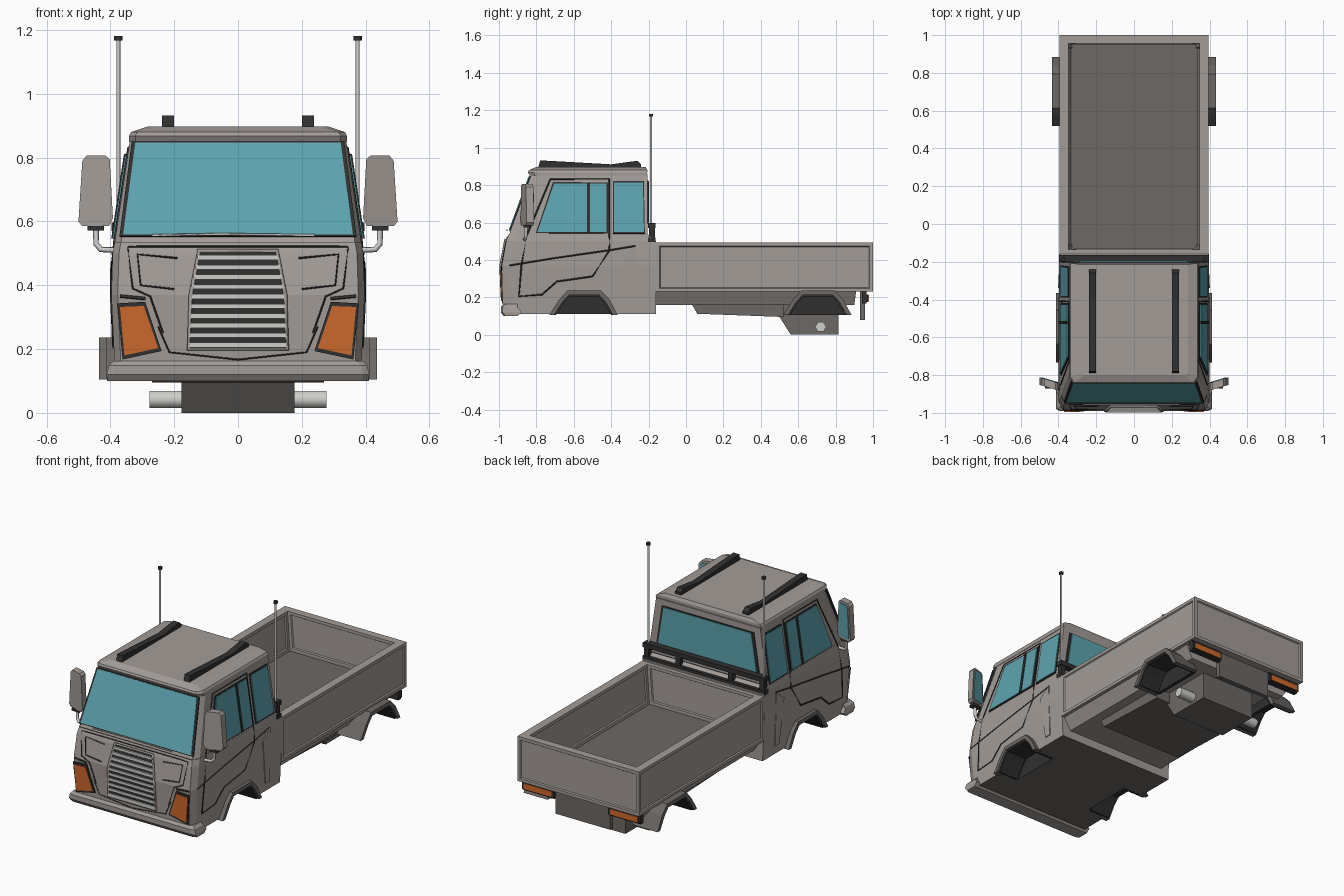
import bpy, bmesh, math
from mathutils import Vector as V

if "Cube" in bpy.data.objects:
    bpy.data.objects.remove(bpy.data.objects["Cube"])

def material(name, rgb):
    m = bpy.data.materials.new(name)
    m.diffuse_color = (*rgb, 1)
    m.use_nodes = True
    m.node_tree.nodes["Principled BSDF"].inputs["Base Color"].default_value = m.diffuse_color
    return m

BODY = material("body grey", (.37, .335, .315))
MID = material("underbody grey", (.15, .14, .13))
BLACK = material("black trim", (.03, .03, .03))
GLASS = material("teal glass", (.11, .37, .43))
ORANGE = material("orange lamp", (.62, .14, .025))
STEEL = material("light steel", (.62, .62, .6))

def finish(name, bm, *mats):
    bmesh.ops.recalc_face_normals(bm, faces=bm.faces[:])
    me = bpy.data.meshes.new(name)
    bm.to_mesh(me)
    bm.free()
    ob = bpy.data.objects.new(name, me)
    bpy.context.collection.objects.link(ob)
    for m in mats:
        me.materials.append(m)
    return ob

def loft_bm(sections):
    bm = bmesh.new()
    rings = [[bm.verts.new(p) for p in s] for s in sections]
    n = len(rings[0])
    walls = [[bm.faces.new((a[i], a[(i + 1) % n], b[(i + 1) % n], b[i])) for i in range(n)]
             for a, b in zip(rings, rings[1:])]
    caps = [bm.faces.new(rings[0][::-1]), bm.faces.new(rings[-1])]
    return bm, walls, caps

def loft(name, sections, *mats):
    return finish(name, loft_bm(sections)[0], *mats)

def prism(name, pts, x0, x1, mat):
    return loft(name, [[(x, y, z) for y, z in pts] for x in (x0, x1)], mat)

def box(name, a, b, mat):
    return prism(name, [(a[1], a[2]), (b[1], a[2]), (b[1], b[2]), (a[1], b[2])], a[0], b[0], mat)

def plate(name, pts, out, lift, mat, t=.008):
    o = V(out).normalized()
    return loft(name, [[V(p) + o * (lift - t) for p in pts], [V(p) + o * lift for p in pts]], mat)

def window(name, pts, out, m=.011, mat=GLASS, lift=.004):
    """Pane with a slightly larger black frame behind it."""
    c = sum((V(p) for p in pts), V()) / len(pts)
    big = [V(p) + (V(p) - c).normalized() * m * 1.4 for p in pts]
    plate(name + "_frame", big, out, lift, BLACK)
    plate(name, pts, out, lift + .004, mat)

def rod(name, pts, r, mat, closed=False, res=0):
    cu = bpy.data.curves.new(name, 'CURVE')
    cu.dimensions = '3D'
    cu.bevel_depth, cu.bevel_resolution, cu.use_fill_caps = r, res, True
    sp = cu.splines.new('POLY')
    sp.points.add(len(pts) - 1)
    for q, p in zip(sp.points, pts):
        q.co = (*p, 1)
    sp.use_cyclic_u = closed
    cu.materials.append(mat)
    ob = bpy.data.objects.new(name, cu)
    bpy.context.collection.objects.link(ob)
    bpy.ops.object.select_all(action='DESELECT')
    ob.select_set(True)
    bpy.context.view_layer.objects.active = ob
    bpy.ops.object.convert(target='MESH')

def interp(tab, z):
    for (a, p), (b, q) in zip(tab, tab[1:]):
        if z <= b:
            return p + (q - p) * (z - a) / (b - a)
    return tab[-1][1]

FRONT = [(.11, -.975), (.37, -.985), (.5, -.962), (.535, -.95)]
SIDE = [(.11, .385), (.37, .397), (.5, .393), (.535, .387), (.86, .338)]
def fpt(x, z, off=.001): return (x, interp(FRONT, z) - off, z)
def spt(s, y, z): return (s * interp(SIDE, z), y, z)

def section(z, x, f, b, c=.04):
    return [(-x, b, z), (x, b, z), (x, f + c, z), (x - .02, f, z), (.02 - x, f, z), (-x, f + c, z)]

# wheel arch profiles, relative to the wheel centre
OUTER = [(-.187, .105), (-.135, .185), (-.09, .236), (.09, .236), (.135, .19), (.18, .105)]
INNER = [(-.16, .105), (-.115, .175), (-.08, .213), (.08, .213), (.115, .175), (.155, .105)]
LINER = [(-.15, .105), (-.108, .17), (-.076, .205), (.076, .205), (.108, .17), (.145, .105)]
def at(prof, cy): return [(y + cy, z) for y, z in prof]

def cut_arches(ob, prof, cy, depth):
    for s in (1, -1):
        p = at(prof, cy)
        cutter = prism("arch_cutter", [(p[0][0], .05)] + p + [(p[-1][0], .05)], s * depth, s * .6, BLACK)
        cutter.hide_render = True
        mod = ob.modifiers.new("cut", 'BOOLEAN')
        mod.operation, mod.object, mod.solver = 'DIFFERENCE', cutter, 'EXACT'
        bpy.context.view_layer.objects.active = ob
        bpy.ops.object.modifier_apply(modifier=mod.name)
        bpy.data.objects.remove(cutter)

# cab: lower body with wheel wells, upper body, roof
lower = loft("cab_lower", [section(z, interp(SIDE, z), f, -.16 if z < .52 else -.2) for z, f in FRONT], BODY)
cut_arches(lower, INNER, -.545, .26)
lower.data.materials.clear()
for m in (BODY, MID, BLACK):
    lower.data.materials.append(m)
for p in lower.data.polygons:
    c = p.center
    well = abs(c.x) < .38 and c.z > .125 and -.74 < c.y < -.35
    p.material_index = 2 if well else 1 if p.normal.z < -.9 else 0
loft("cab_upper", [section(.53, .387, -.947, -.205), section(.86, .338, -.825, -.205)], BODY)
loft("cab_roof", [section(.85, .342, -.835, -.21, .03), section(.868, .342, -.845, -.207, .03),
                  section(.88, .335, -.84, -.207, .03), section(.897, .285, -.80, -.215, .01)], BODY)
loft("front_bumper", [section(.1, .41, -.975, -.9, .01), section(.12, .412, -.99, -.88, .01),
                      section(.148, .405, -.99, -.9, .01), section(.163, .39, -.978, -.9, .01)], BODY)

# windscreen and rear window
slope = (0, -.325, .122)
def wpt(x, z): return (x, -.947 + (z - .53) * .122 / .33, z)
window("windscreen", [wpt(-.36, .556), wpt(.36, .556), wpt(.322, .843), wpt(-.322, .843)], slope, .009, lift=.007)
rod("wiper", [(-.27, -.957, .556), (-.05, -.957, .56), (.24, -.957, .556)], .004, STEEL)
window("rear_window", [(-.32, -.205, .6), (.32, -.205, .6), (.285, -.205, .82), (-.285, -.205, .82)], (0, 1, 0))

# grille: backing, slats, rim
WID = [(.2, .155), (.385, .147), (.508, .122)]
for a, b in ((.2, .37), (.37, .508)):
    wa, wb = interp(WID, a), interp(WID, b)
    plate("grille_back", [fpt(-wa, a), fpt(wa, a), fpt(wb, b), fpt(-wb, b)], (0, -1, 0), .004, BLACK)
for i in range(10):
    z = .212 + i * .0305
    w, y = interp(WID, z), interp(FRONT, z)
    box("grille_slat", (-w, y - .012, z - .007), (w, y, z + .008), STEEL)
rod("grille_rim", [fpt(s * interp(WID, z), z, .006) for s, z in
                   [(-1, .2), (1, .2), (1, .37), (1, .508), (-1, .508), (-1, .37)]], .008, BODY, True)
rod("hood_top_seam", [fpt(-.3, .522), fpt(.3, .522)], .003, BLACK)
rod("hood_low_seam", [fpt(x, z) for x, z in
                      [(-.25, .27), (-.215, .19), (0, .167), (.215, .19), (.25, .27)]], .0025, BLACK)

for s in (1, -1):
    # headlamps and front creases
    window("headlamp", [fpt(s * x, z) for x, z in
                        [(.37, .332), (.295, .335), (.25, .203), (.356, .18)]], (0, -1, 0), .01, ORANGE, .006)
    rod("front_crease", [fpt(s * x, z) for x, z in [(.19, .485), (.315, .497), (.305, .4), (.2, .388)]], .003, BLACK)
    rod("panel_seam", [fpt(s * x, z) for x, z in
                       [(.3, .522), (.345, .52), (.33, .39), (.275, .365), (.235, .25)]], .003, BLACK)
    rod("lamp_brow", [fpt(s * .37, .366), fpt(s * .29, .358)], .005, BLACK)
    # side windows, door seam and belt line
    out = (s, 0, .147)
    window("door_window", [spt(s, y, z) for y, z in
                           [(-.795, .548), (-.425, .548), (-.425, .808), (-.705, .808)]], out, .007)
    window("quarter_window", [spt(s, y, z) for y, z in
                              [(-.385, .548), (-.225, .548), (-.23, .812), (-.385, .812)]], out, .007)
    plate("window_bar", [spt(s, y, z) for y, z in
                         [(-.53, .545), (-.513, .545), (-.513, .81), (-.53, .81)]], out, .012, BLACK)
    rod("door_seam", [spt(s, y, z) for y, z in
                      [(-.41, .832), (-.725, .832), (-.85, .535), (-.88, .37), (-.893, .205), (-.77, .215), (-.69, .285),
                       (-.5, .312), (-.41, .45), (-.41, .535)]], .0045, BLACK, True)
    rod("belt_line", [spt(s, y, z) for y, z in [(-.945, .37), (-.7, .41), (-.4, .453), (-.27, .475)]], .004, BLACK)
    plate("side_vent", [spt(s, y, z) for y, z in
                        [(-.34, .42), (-.268, .472), (-.265, .16), (-.305, .16)]], (s, 0, 0), .006, BODY)
    # roof rail
    prism("roof_rail", [(-.79, .893), (-.78, .932), (-.7, .928), (-.4, .911), (-.26, .93), (-.24, .912), (-.24, .893)],
          s * .2, s * .238, BLACK)
    # mirror on its arm
    outline = [(.392, .61), (.405, .585), (.488, .585), (.5, .6), (.488, .79), (.475, .806), (.415, .806), (.402, .795)]
    def mpt(x, z, o): return V((s * x, -.885 + (x - .39) * .3 + o, z))
    loft("mirror", [[mpt(x, z, o) for x, z in outline] for o in (0, .04)], BODY)
    plate("mirror_glass", [mpt(.445 + (x - .445) * .8, .695 + (z - .695) * .88, .04) for x, z in outline],
          (-s * .3, 1, 0), .004, GLASS)
    box("mirror_socket", (s * .42, -.87, .572), (s * .472, -.835, .586), BLACK)
    rod("mirror_arm", [(s * .445, -.855, .58), (s * .445, -.855, .53), (s * .43, -.86, .512), (s * .38, -.865, .51)],
        .009, STEEL, res=1)
    # antenna
    rod("antenna", [(s * .375, -.187, .58), (s * .375, -.187, 1.17)], .006, STEEL, res=1)
    rod("antenna_tip", [(s * .375, -.187, 1.167), (s * .375, -.187, 1.181)], .013, BLACK, res=1)
    # wheel arches and rear wheel wells
    for cy, x0, x1 in ((-.545, .37, .412), (.705, .28, .435)):
        prism("arch_flare", at(OUTER, cy) + at(INNER, cy)[::-1], s * x0, s * x1, MID)
        prism("arch_liner", at(INNER, cy) + at(LINER, cy)[::-1], s * .27, s * (x1 - .012), BLACK)
    prism("wheel_well", at(INNER, .705), s * .27, s * .29, BLACK)
    # tail lamp
    window("tail_lamp", [(s * x, .97, z) for x, z in [(.19, .178), (.37, .178), (.37, .213), (.19, .213)]],
           (0, 1, 0), .01, ORANGE)
    box("tail_lamp_housing", (s * .178, .94, .168), (s * .382, .966, .232), BLACK)
    for x in (.375, .17):
        box("rack_post", (s * (x - .014), -.197, .49), (s * (x + .014), -.167, .58), BLACK)

# rack behind the cab
box("rack_top_rail", (-.396, -.202, .57), (.396, -.164, .597), BLACK)
box("rack_low_rail", (-.396, -.202, .495), (.396, -.164, .52), BLACK)

# load bed with panelled walls
def rect(x, y0, y1, z): return [(-x, y0, z), (x, y0, z), (x, y1, z), (-x, y1, z)]
bm, walls, caps = loft_bm([rect(.395, -.16, 1, .23), rect(.395, -.16, 1, .492),
                           rect(.347, -.135, .955, .492), rect(.328, -.13, .95, .265)])
caps[1].material_index = 1
bmesh.ops.recalc_face_normals(bm, faces=bm.faces[:])
for grp in (walls[0][1:], walls[2]):
    bmesh.ops.inset_individual(bm, faces=grp, thickness=.026, depth=0)
    bmesh.ops.inset_individual(bm, faces=grp, thickness=.006, depth=-.007)
finish("load_bed", bm, BODY, MID)

# underbody, tank, rear housing, axle, tail plate
under = loft("bed_underframe", [rect(.33, -.17, .9, .16), rect(.378, -.17, .91, .235)], BODY)
cut_arches(under, OUTER, .705, .275)
prism("tank", [(.03, .165), (.06, .112), (.52, .095), (.52, .165)], -.27, .27, MID)
prism("rear_housing", [(.5, .165), (.5, .095), (.56, 0), (.815, 0), (.815, .165)], -.177, .177, MID)
rod("rear_axle", [(-.278, .72, .042), (.278, .72, .042)], .03, STEEL, res=1)
box("tail_plate", (-.177, .93, .078), (.177, .956, .235), MID)
